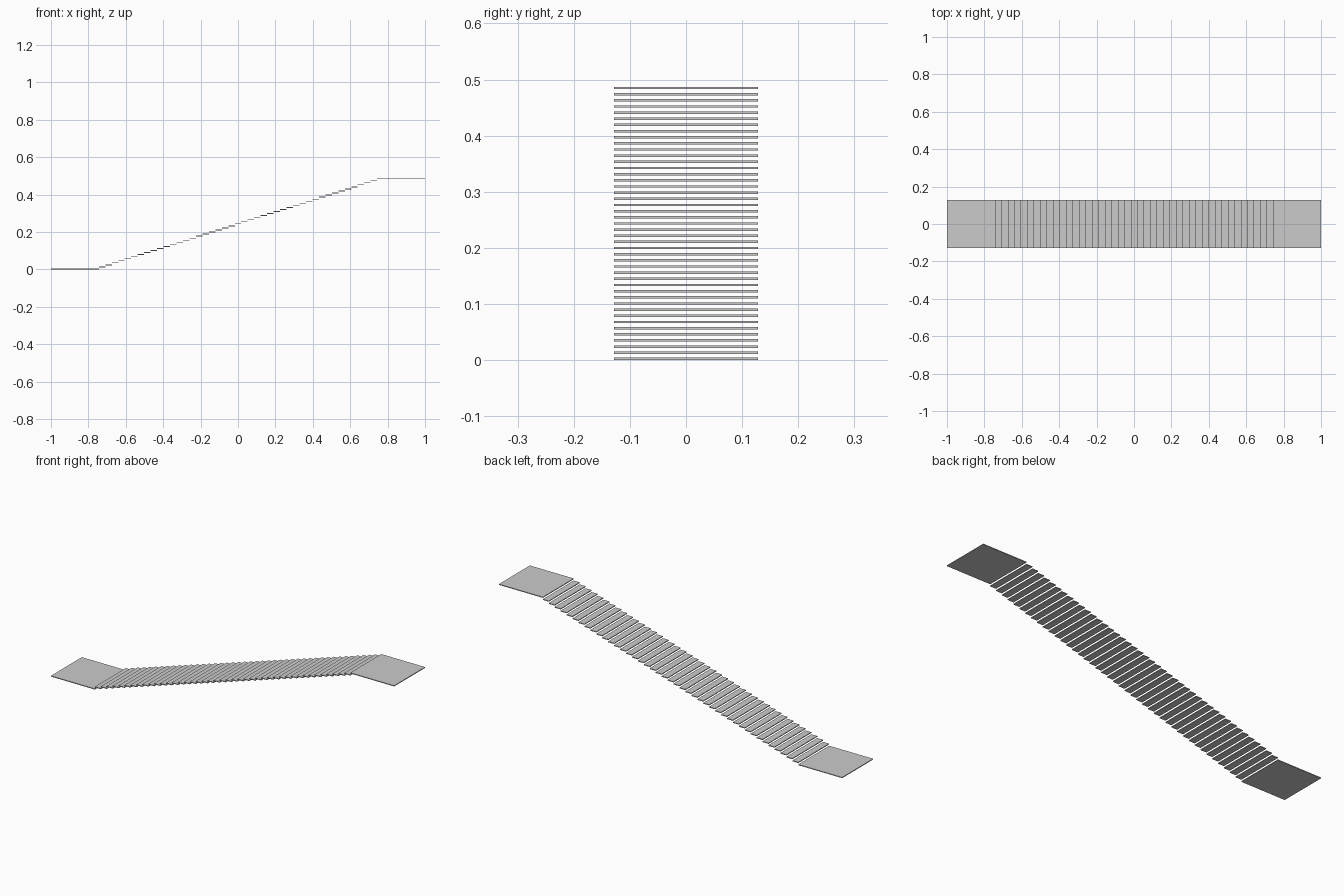
import bpy

if "Cube" in bpy.data.objects:
    bpy.data.objects.remove(bpy.data.objects["Cube"])

STEPS = 43          # thin treads between the landings
EDGE = 0.744        # inner edge of each landing
WIDTH = 0.257
THICK = 0.0042
TOP = 0.487
RISE = (TOP - THICK) / (STEPS + 1)
RUN = 2 * EDGE / STEPS


def slab(name, x0, x1, z0):
    bpy.ops.mesh.primitive_cube_add(size=1, location=((x0 + x1) / 2, 0, z0 + THICK / 2))
    ob = bpy.context.object
    ob.name = name
    ob.scale = (x1 - x0, WIDTH, THICK)
    bpy.ops.object.transform_apply(location=False, rotation=False, scale=True)
    return ob


# Flat landings at bottom and top
slab("lower_landing", -1, -EDGE, 0)
slab("upper_landing", EDGE, 1, TOP - THICK)

# Floating treads, repeated up the flight
treads = slab("stair_treads", -EDGE, -EDGE + RUN, RISE)
arr = treads.modifiers.new("flight", 'ARRAY')
arr.count = STEPS
arr.use_relative_offset = False
arr.use_constant_offset = True
arr.constant_offset_displace = (RUN, 0, RISE)
